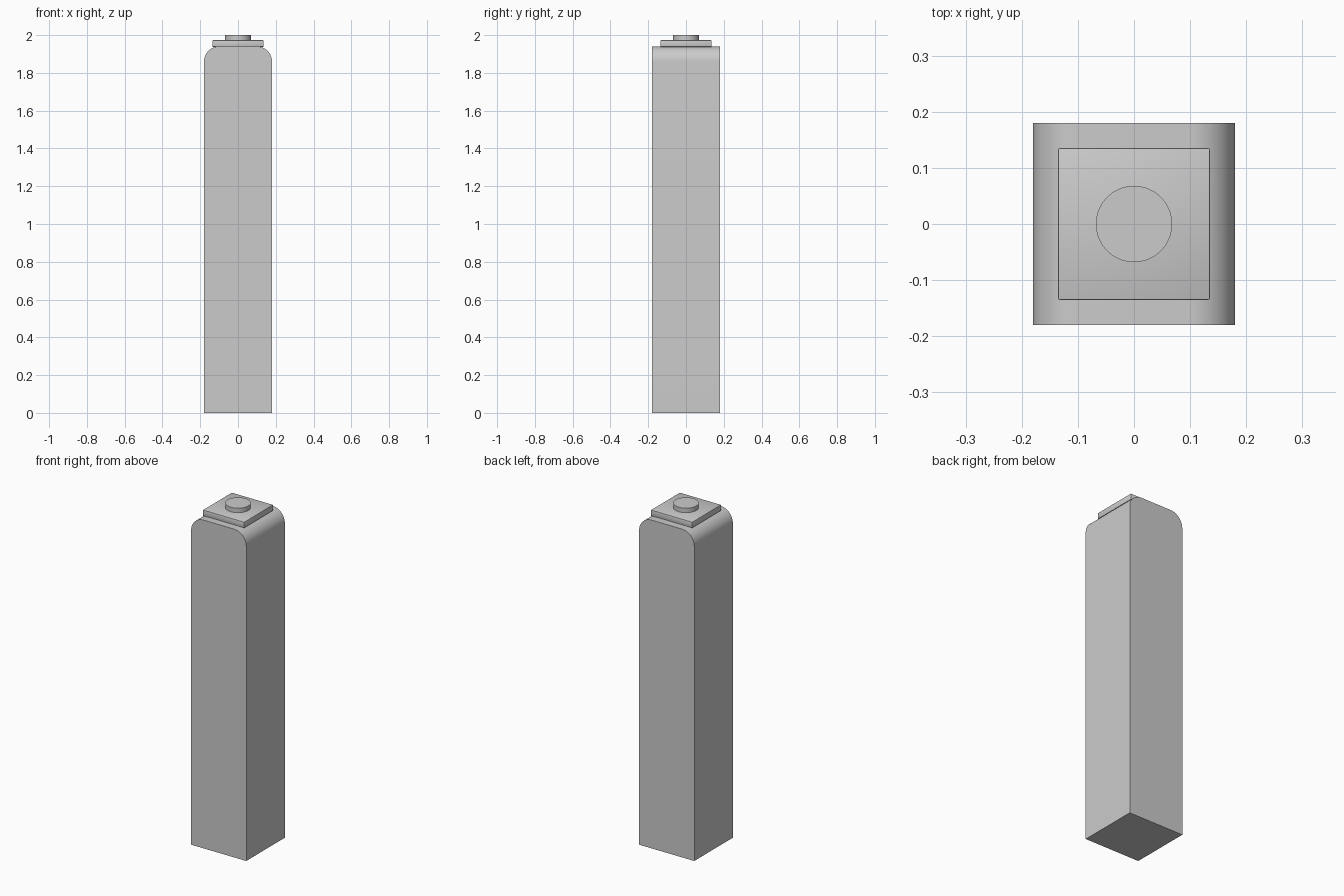
import bpy, bmesh, math

if "Cube" in bpy.data.objects:
    bpy.data.objects.remove(bpy.data.objects["Cube"])


def add_object(name, bm):
    mesh = bpy.data.meshes.new(name)
    bm.to_mesh(mesh)
    bm.free()
    obj = bpy.data.objects.new(name, mesh)
    bpy.context.collection.objects.link(obj)
    bpy.context.view_layer.objects.active = obj
    bpy.ops.object.select_all(action='DESELECT')
    obj.select_set(True)
    bpy.ops.object.shade_smooth_by_angle(angle=math.radians(30))
    return obj


def box(width, z0, z1):
    bm = bmesh.new()
    bmesh.ops.create_cube(bm, size=1)
    bmesh.ops.scale(bm, vec=(width, width, z1 - z0), verts=bm.verts)
    bmesh.ops.translate(bm, vec=(0, 0, (z0 + z1) / 2), verts=bm.verts)
    return bm


BODY_TOP, PLATE_TOP, TOP = 1.94, 1.973, 2.0

# Square pillar with its two top side edges rounded
bm = box(0.36, 0, BODY_TOP)
edges = [e for e in bm.edges
         if all(v.co.z > 1 for v in e.verts)
         and abs(e.verts[0].co.x - e.verts[1].co.x) < 1e-5]
bmesh.ops.bevel(bm, geom=edges, offset=0.08, segments=16, profile=0.5,
                affect='EDGES')
add_object("pillar", bm)

# Square cap plate with slightly softened edges
bm = box(0.27, BODY_TOP - 0.002, PLATE_TOP)
bmesh.ops.bevel(bm, geom=bm.edges[:], offset=0.002, segments=2, profile=0.5,
                affect='EDGES')
add_object("cap_plate", bm)

# Round knob on top
bm = bmesh.new()
bmesh.ops.create_cone(bm, cap_ends=True, segments=64, radius1=0.068,
                      radius2=0.068, depth=TOP - PLATE_TOP)
bmesh.ops.translate(bm, vec=(0, 0, (TOP + PLATE_TOP) / 2), verts=bm.verts)
add_object("top_knob", bm)
